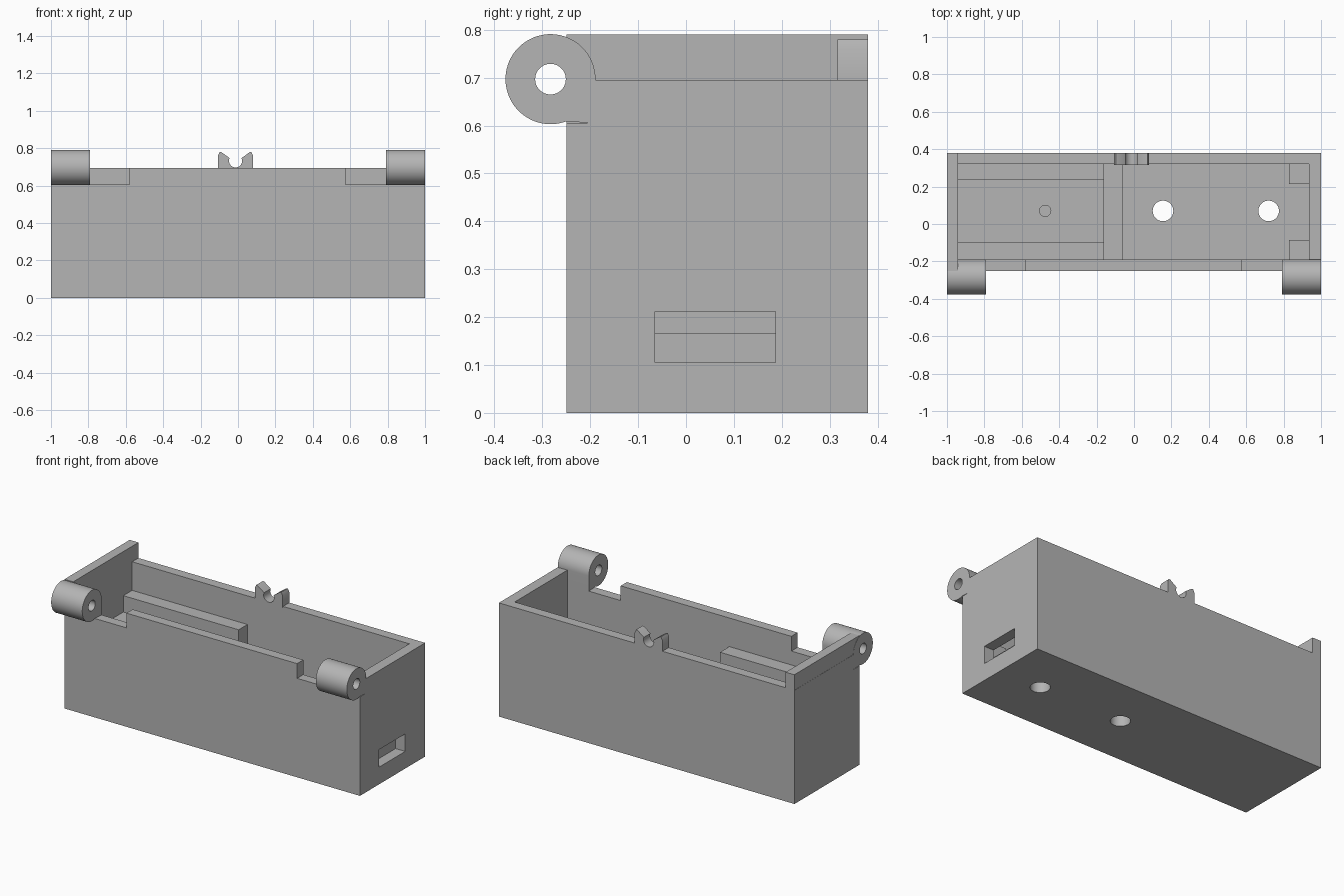
import bpy, bmesh, math

if "Cube" in bpy.data.objects:
    bpy.data.objects.remove(bpy.data.objects["Cube"], do_unlink=True)

grey = bpy.data.materials.new("plain grey")
grey.use_nodes = True
grey.diffuse_color = (0.46, 0.46, 0.46, 1)
grey.node_tree.nodes["Principled BSDF"].inputs["Base Color"].default_value = grey.diffuse_color


def finish(name, bm):
    bmesh.ops.recalc_face_normals(bm, faces=bm.faces)
    mesh = bpy.data.meshes.new(name)
    bm.to_mesh(mesh)
    bm.free()
    mesh.materials.append(grey)
    ob = bpy.data.objects.new(name, mesh)
    bpy.context.collection.objects.link(ob)
    return ob


def box(name, x, y, z):
    bm = bmesh.new()
    bmesh.ops.create_cube(bm, size=1)
    for v in bm.verts:
        v.co = [r[0] + (c + 0.5) * (r[1] - r[0]) for c, r in zip(v.co, (x, y, z))]
    return finish(name, bm)


def prism(name, points, axis, lo, hi):
    """Extrude a closed outline along an axis, from lo to hi."""
    bm = bmesh.new()

    def place(p, d):
        co = list(p)
        co.insert(axis, d)
        return bm.verts.new(co)
    face = bm.faces.new([place(p, lo) for p in points])
    new = bmesh.ops.extrude_face_region(bm, geom=[face])["geom"]
    for v in new:
        if isinstance(v, bmesh.types.BMVert):
            v.co[axis] = hi
    return finish(name, bm)


def arc(cx, cy, r, start, end, n):
    angles = [math.radians(start + (end - start) * i / n) for i in range(n + 1)]
    return [(cx + r * math.cos(a), cy + r * math.sin(a)) for a in angles]


def rod(name, c, r, axis, lo, hi):
    return prism(name, arc(*c, r, 0, 360, 48)[:-1], axis, lo, hi)


def carve(ob, cutters):
    bpy.context.view_layer.objects.active = ob
    for cutter in cutters:
        mod = ob.modifiers.new("cut", "BOOLEAN")
        mod.operation, mod.solver, mod.object = "DIFFERENCE", "EXACT", cutter
        bpy.ops.object.modifier_apply(modifier=mod.name)
        bpy.data.objects.remove(cutter, do_unlink=True)


def smooth(ob):
    bpy.ops.object.select_all(action="DESELECT")
    ob.select_set(True)
    bpy.context.view_layer.objects.active = ob
    bpy.ops.object.shade_smooth_by_angle(angle=math.radians(30))


FRONT, BACK, IN_F, IN_B = -0.25, 0.38, -0.19, 0.32
IN_L, IN_R, RIM, FLOOR = -0.94, 0.935, 0.695, 0.167

# Open case with hinge cut-outs, cable slot and floor holes
case = box("case", (-1, 1), (FRONT, BACK), (0, RIM))
carve(case, [
    box("cavity", (IN_L, IN_R), (IN_F, IN_B), (FLOOR, 1)),
    box("notch_right", (-1.1, -0.58), (-0.4, IN_F), (0.605, 1)),
    box("notch_left", (0.575, 1.1), (-0.4, IN_F), (0.605, 1)),
    box("slot", (IN_R, 1.1), (-0.065, 0.187), (0.105, 0.212)),
    rod("hole_a", (0.155, 0.07), 0.055, 2, -0.1, 0.3),
    rod("hole_b", (0.72, 0.07), 0.055, 2, -0.1, 0.3),
])
smooth(case)

# Raised platform with a blind screw hole, side rails and a lower step
platform = box("platform", (IN_L, -0.16), (IN_F, IN_B), (FLOOR, 0.42))
carve(platform, [rod("screw_hole", (-0.475, 0.07), 0.03, 2, 0.3, 0.5)])
smooth(platform)
box("front_rail", (IN_L, -0.16), (IN_F, -0.10), (0.42, 0.52))
box("back_rail", (IN_L, -0.16), (0.235, IN_B), (0.42, 0.52))
box("platform_step", (-0.16, -0.06), (IN_F, IN_B), (FLOOR, 0.34))

# Corner supports
box("front_support", (0.83, IN_R), (IN_F, -0.085), (FLOOR, 0.27))
box("back_support", (0.83, IN_R), (0.215, IN_B), (FLOOR, 0.27))

# Tall end plate
box("end_plate", (-0.999, IN_L), (FRONT, BACK), (RIM, 0.79))

# Hinge knuckles, squared off where they meet the case
pivot, radius = (-0.283, 0.697), 0.094
outline = arc(*pivot, radius, 0, 290, 56) + [(pivot[0] + radius, 0.605)]
for name, lo, hi in (("right_hinge", -1, -0.79), ("left_hinge", 0.79, 1)):
    hinge = prism(name, outline, 0, lo, hi)
    carve(hinge, [rod("pin_hole", pivot, 0.032, 0, lo - 0.1, hi + 0.1)])
    smooth(hinge)

# Snap clip on the back wall
mid = -0.013
prong = [(-0.094, 0.69), (-0.094, 0.76), (-0.084, 0.78), (-0.075, 0.778)]
clip_outline = ([(mid + x, z) for x, z in prong]
                + arc(mid, 0.732, 0.035, 155, 385, 24)
                + [(mid - x, z) for x, z in reversed(prong)])
smooth(prism("snap_clip", clip_outline, 1, 0.316, BACK))
